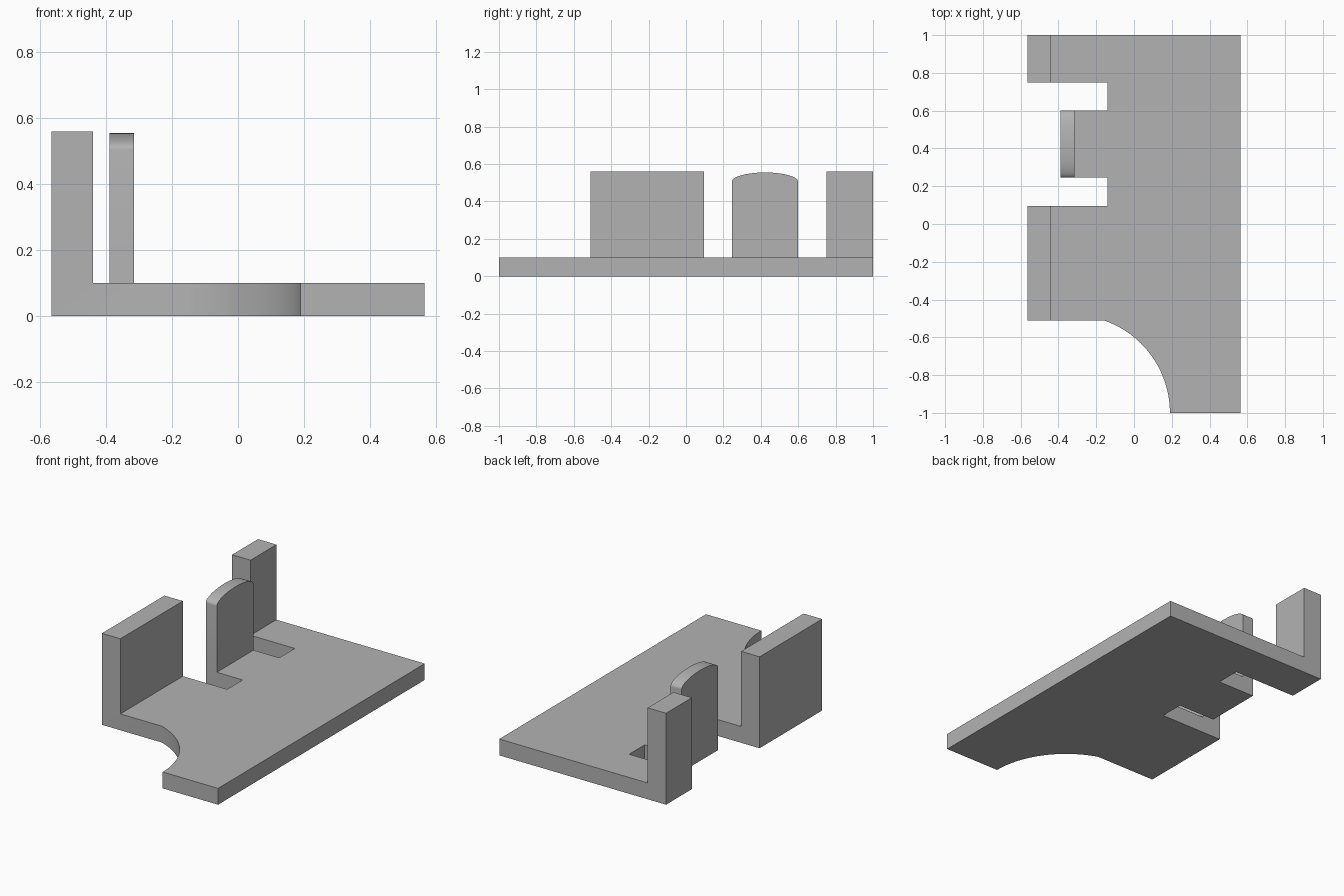
import bpy, bmesh, math
from mathutils import Vector

cube = bpy.data.objects.get("Cube")
if cube:
    bpy.data.objects.remove(cube, do_unlink=True)

grey = bpy.data.materials.new("plain grey")
grey.use_nodes = True
colour = (0.45, 0.45, 0.45, 1)
grey.diffuse_color = colour
grey.node_tree.nodes["Principled BSDF"].inputs["Base Color"].default_value = colour

PLATE_TOP, WALL_TOP = 0.1, 0.56
LEFT, WALL_IN = -0.565, -0.44
TONGUE_OUT, TONGUE_IN, TONGUE_TIP = -0.39, -0.315, 0.555


def prism(outline, offset):
    """Extrude a closed planar outline along an offset."""
    bm = bmesh.new()
    face = bm.faces.new([bm.verts.new(p) for p in outline])
    ext = bmesh.ops.extrude_face_region(bm, geom=[face])
    moved = [v for v in ext["geom"] if isinstance(v, bmesh.types.BMVert)]
    bmesh.ops.translate(bm, verts=moved, vec=offset)
    bmesh.ops.recalc_face_normals(bm, faces=bm.faces)
    return bm


def finish(bm, name):
    """Turn a bmesh into a grey object with smooth arcs and sharp edges."""
    mesh = bpy.data.meshes.new(name)
    bm.to_mesh(mesh)
    bm.free()
    mesh.materials.append(grey)
    obj = bpy.data.objects.new(name, mesh)
    bpy.context.collection.objects.link(obj)
    bpy.ops.object.select_all(action="DESELECT")
    obj.select_set(True)
    bpy.context.view_layer.objects.active = obj
    bpy.ops.object.shade_smooth_by_angle(angle=math.radians(30))
    return obj


# Base plate outline: round front bite, two slots and the tongue stub
cx, radius = -0.328, 0.518
start = math.asin(0.49 / radius)
steps = 28
bite = [(cx + radius * math.cos(a), -1 + radius * math.sin(a), 0)
        for a in (start * i / steps for i in range(steps, -1, -1))]
edge = [(0.565, -1), (0.565, 1), (LEFT, 1), (LEFT, 0.75), (-0.14, 0.75),
        (-0.14, 0.6), (TONGUE_IN, 0.6), (TONGUE_IN, 0.245), (-0.14, 0.245),
        (-0.14, 0.095), (LEFT, 0.095), (LEFT, -0.51)]
bm = prism(bite + [(x, y, 0) for x, y in edge], Vector((0, 0, PLATE_TOP)))

# Raise the two side walls from the strip along the right edge
bmesh.ops.bisect_plane(bm, geom=bm.verts[:] + bm.edges[:] + bm.faces[:],
                       plane_co=(WALL_IN, 0, 0), plane_no=(1, 0, 0))
strip = [f for f in bm.faces
         if f.normal.z > 0.9 and f.calc_center_median().x < WALL_IN]
ext = bmesh.ops.extrude_face_region(bm, geom=strip)
bmesh.ops.delete(bm, geom=[f for f in strip if f.is_valid], context="FACES_ONLY")
raised = [v for v in ext["geom"] if isinstance(v, bmesh.types.BMVert)]
bmesh.ops.translate(bm, verts=raised, vec=(0, 0, WALL_TOP - PLATE_TOP))
bmesh.ops.dissolve_limit(bm, angle_limit=0.01, verts=bm.verts, edges=bm.edges)
bmesh.ops.recalc_face_normals(bm, faces=bm.faces)
finish(bm, "base_plate_with_walls")

# Upright tongue with a shallow elliptical crown
half, mid, shoulder = 0.1775, 0.4225, 0.505
crown = [(TONGUE_OUT, mid + half * math.cos(a), shoulder + (TONGUE_TIP - shoulder) * math.sin(a))
         for a in (math.pi * i / 32 for i in range(33))]
foot = [(TONGUE_OUT, mid - half, 0), (TONGUE_OUT, mid + half, 0)]
finish(prism(crown + foot, Vector((TONGUE_IN - TONGUE_OUT, 0, 0))), "upright_tongue")
